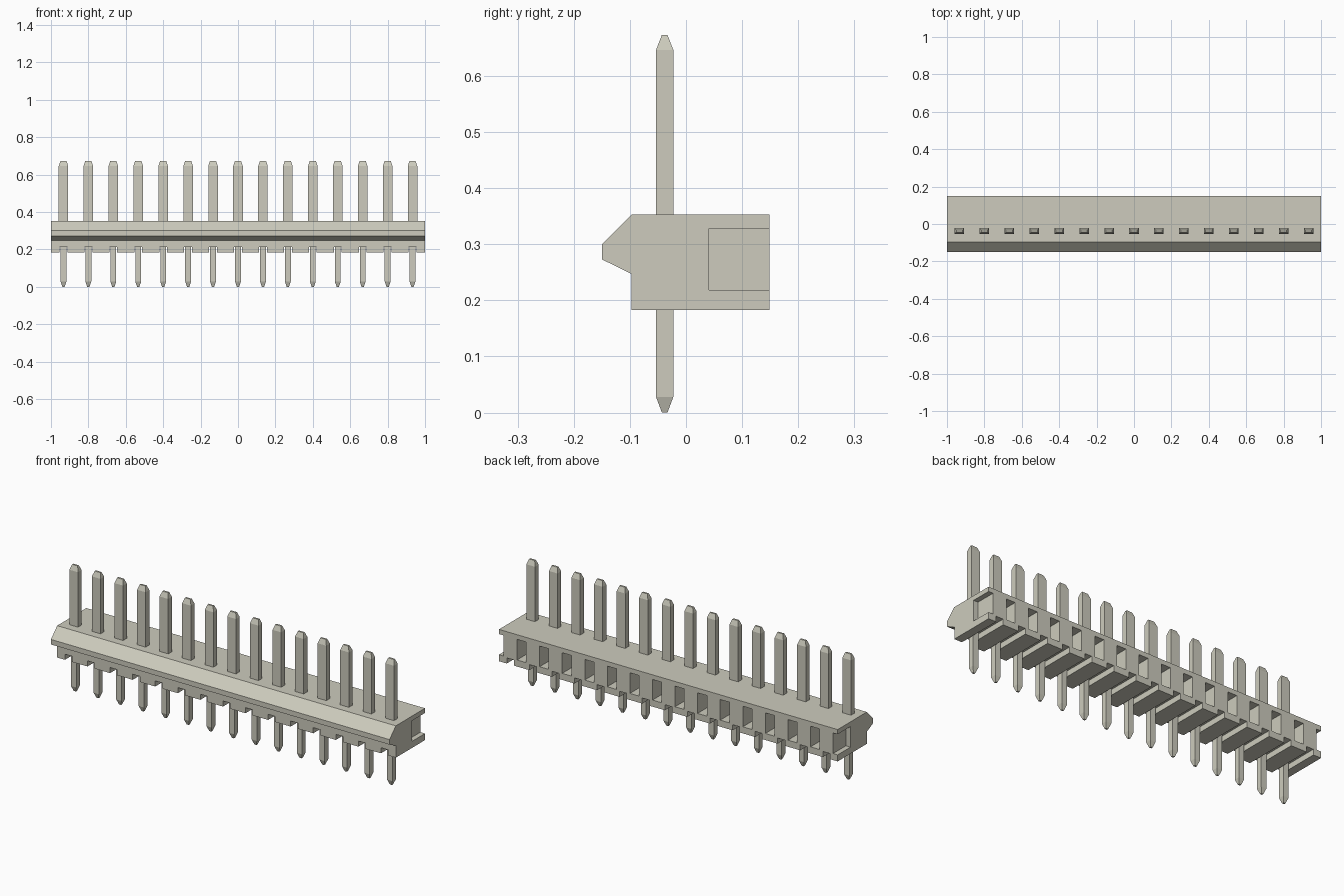
import bpy
import bmesh

cube = bpy.data.objects.get("Cube")
if cube:
    bpy.data.objects.remove(cube, do_unlink=True)

PIN_COUNT = 15
PITCH = 2 / PIN_COUNT
PIN_Y = -0.038


def make_material(name, color):
    mat = bpy.data.materials.new(name)
    mat.use_nodes = True
    mat.diffuse_color = color
    mat.node_tree.nodes["Principled BSDF"].inputs["Base Color"].default_value = color
    return mat


def make_mesh(name, bm):
    bmesh.ops.recalc_face_normals(bm, faces=bm.faces)
    mesh = bpy.data.meshes.new(name)
    bm.to_mesh(mesh)
    bm.free()
    return mesh


def add_object(name, mesh, x=0.0, y=0.0):
    obj = bpy.data.objects.new(name, mesh)
    obj.location = (x, y, 0)
    bpy.context.collection.objects.link(obj)
    return obj


def loft(bm, rings):
    """Skin a list of equal-length point rings and cap both ends."""
    loops = [[bm.verts.new(p) for p in ring] for ring in rings]
    n = len(loops[0])
    for a, b in zip(loops, loops[1:]):
        for i in range(n):
            j = (i + 1) % n
            bm.faces.new((a[i], a[j], b[j], b[i]))
    bm.faces.new(loops[0][::-1])
    bm.faces.new(loops[-1])


def rect(w, d, z):
    return [(-w / 2, -d / 2, z), (w / 2, -d / 2, z), (w / 2, d / 2, z), (-w / 2, d / 2, z)]


def add_box(bm, x0, x1, y0, y1, z0, z1):
    loft(bm, [[(x0, y0, z), (x1, y0, z), (x1, y1, z), (x0, y1, z)] for z in (z0, z1)])


stone = make_material("warm grey", (0.61, 0.60, 0.51, 1))

# Housing: one side profile swept along x, with a locking ridge on the front
profile = [(-0.097, 0.183), (0.149, 0.183), (0.149, 0.353), (-0.097, 0.353),
           (-0.15, 0.30), (-0.15, 0.273), (-0.097, 0.247)]
bm = bmesh.new()
loft(bm, [[(x, y, z) for y, z in profile] for x in (-1, 1)])
housing = add_object("housing", make_mesh("housing", bm))
housing.data.materials.append(stone)

# Cutter: back windows between the pins (half ones at the ends), grooves under the pins
bm = bmesh.new()
for i in range(PIN_COUNT + 1):
    x = -1 + i * PITCH
    add_box(bm, x - 0.027, x + 0.027, 0.041, 0.25, 0.218, 0.328)
for i in range(PIN_COUNT):
    x = -1 + (i + 0.5) * PITCH
    add_box(bm, x - 0.021, x + 0.021, -0.2, 0.25, 0.1, 0.213)
cutter = add_object("housing_cutter", make_mesh("housing_cutter", bm))
cutter.hide_render = True

boolean = housing.modifiers.new("cut", "BOOLEAN")
boolean.operation = "DIFFERENCE"
boolean.solver = "EXACT"
boolean.object = cutter
bpy.context.view_layer.objects.active = housing
bpy.ops.object.modifier_apply(modifier=boolean.name)
bpy.data.objects.remove(cutter, do_unlink=True)

# Pins: narrow tail below, wide blade above, tapered at both tips
bm = bmesh.new()
loft(bm, [rect(0.012, 0.01, 0), rect(0.031, 0.031, 0.028), rect(0.031, 0.031, 0.26),
          rect(0.051, 0.031, 0.26), rect(0.051, 0.031, 0.646), rect(0.033, 0.01, 0.673)])
pin_mesh = make_mesh("pin", bm)
pin_mesh.materials.append(stone)
for i in range(PIN_COUNT):
    add_object(f"pin_{i + 1}", pin_mesh, -1 + (i + 0.5) * PITCH, PIN_Y)
